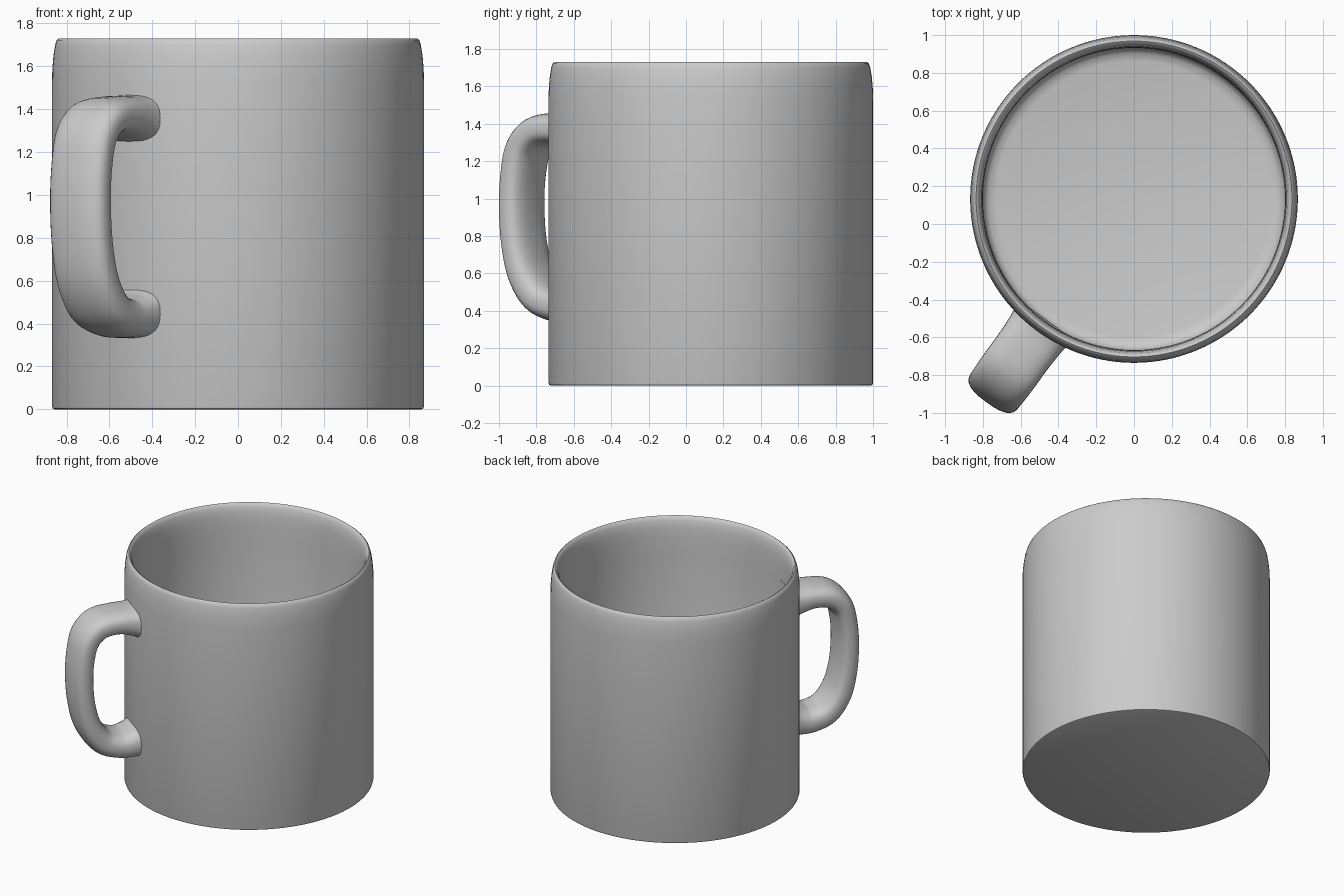
import bpy, bmesh, math
from mathutils import Vector

if "Cube" in bpy.data.objects:
    bpy.data.objects.remove(bpy.data.objects["Cube"])

CENTRE = Vector((0, 0.1325, 0))
HANDLE_ANGLE = math.radians(234)


def finish(name, bm):
    bmesh.ops.recalc_face_normals(bm, faces=bm.faces)
    mesh = bpy.data.meshes.new(name)
    bm.to_mesh(mesh)
    bm.free()
    ob = bpy.data.objects.new(name, mesh)
    ob.location = CENTRE
    bpy.context.collection.objects.link(ob)
    bpy.ops.object.select_all(action='DESELECT')
    ob.select_set(True)
    bpy.context.view_layer.objects.active = ob
    bpy.ops.object.shade_smooth_by_angle(angle=math.radians(40))
    return ob


# Cup body: one lathed profile, outside then inside
profile = [(0, 0), (0.855, 0), (0.864, 0.004), (0.8675, 0.015),
           (0.8675, 1.53), (0.866, 1.59), (0.861, 1.65), (0.853, 1.70),
           (0.846, 1.722), (0.836, 1.73), (0.826, 1.724), (0.815, 1.70),
           (0.806, 1.65), (0.802, 1.58), (0.80, 1.45), (0.80, 0.13),
           (0.792, 0.10), (0.77, 0.08), (0.73, 0.07), (0, 0.07)]
bm = bmesh.new()
verts = [bm.verts.new((r, 0, z)) for r, z in profile]
edges = [bm.edges.new(pair) for pair in zip(verts, verts[1:])]
bmesh.ops.spin(bm, geom=verts + edges, cent=(0, 0, 0), axis=(0, 0, 1),
               angle=math.tau, steps=128)
bmesh.ops.remove_doubles(bm, verts=bm.verts, dist=0.0005)
finish("cup_body", bm)

# Handle: path of (radius, height, half thickness, half width)
path = [Vector(p) for p in [
    (0.815, 1.355, 0.125, 0.175), (0.89, 1.365, 0.100, 0.165),
    (1.00, 1.375, 0.085, 0.160), (1.12, 1.355, 0.085, 0.160),
    (1.205, 1.27, 0.082, 0.158), (1.24, 1.13, 0.080, 0.156),
    (1.25, 0.96, 0.080, 0.156), (1.235, 0.77, 0.082, 0.156),
    (1.19, 0.60, 0.086, 0.157), (1.10, 0.475, 0.090, 0.158),
    (0.98, 0.43, 0.092, 0.160), (0.89, 0.435, 0.103, 0.165),
    (0.815, 0.45, 0.125, 0.175)]]


def smooth_path(pts, steps):
    """Catmull-Rom curve through the points."""
    ext = [2 * pts[0] - pts[1]] + pts + [2 * pts[-1] - pts[-2]]
    out = []
    for a, b, c, d in zip(ext, ext[1:], ext[2:], ext[3:]):
        for i in range(steps):
            t = i / steps
            out.append(0.5 * (2 * b + (c - a) * t + (2 * a - 5 * b + 4 * c - d) * t * t
                              + (3 * b - a - 3 * c + d) * t ** 3))
    return out + [pts[-1]]


pts = smooth_path([p.to_4d() if len(p) == 3 else p for p in path], 5)
radial = Vector((math.cos(HANDLE_ANGLE), math.sin(HANDLE_ANGLE), 0))
side = Vector((-radial.y, radial.x, 0))
up = Vector((0, 0, 1))
SIDES = 32
bm = bmesh.new()
rings = []
for i, p in enumerate(pts):
    t = pts[min(i + 1, len(pts) - 1)] - pts[max(i - 1, 0)]
    tangent = (radial * t.x + up * t.y).normalized()
    normal = side.cross(tangent)
    centre = radial * p.x + up * p.y
    ring = []
    for k in range(SIDES):
        a = math.tau * k / SIDES
        c, s = math.cos(a), math.sin(a)
        # rounded-rectangle section
        u = math.copysign(abs(c) ** 0.75, c) * p.w
        v = math.copysign(abs(s) ** 0.75, s) * p.z
        ring.append(bm.verts.new(centre + side * u + normal * v))
    rings.append(ring)
for r0, r1 in zip(rings, rings[1:]):
    for k in range(SIDES):
        j = (k + 1) % SIDES
        bm.faces.new((r0[k], r0[j], r1[j], r1[k]))
bm.faces.new(rings[0])
bm.faces.new(rings[-1])
finish("handle", bm)
